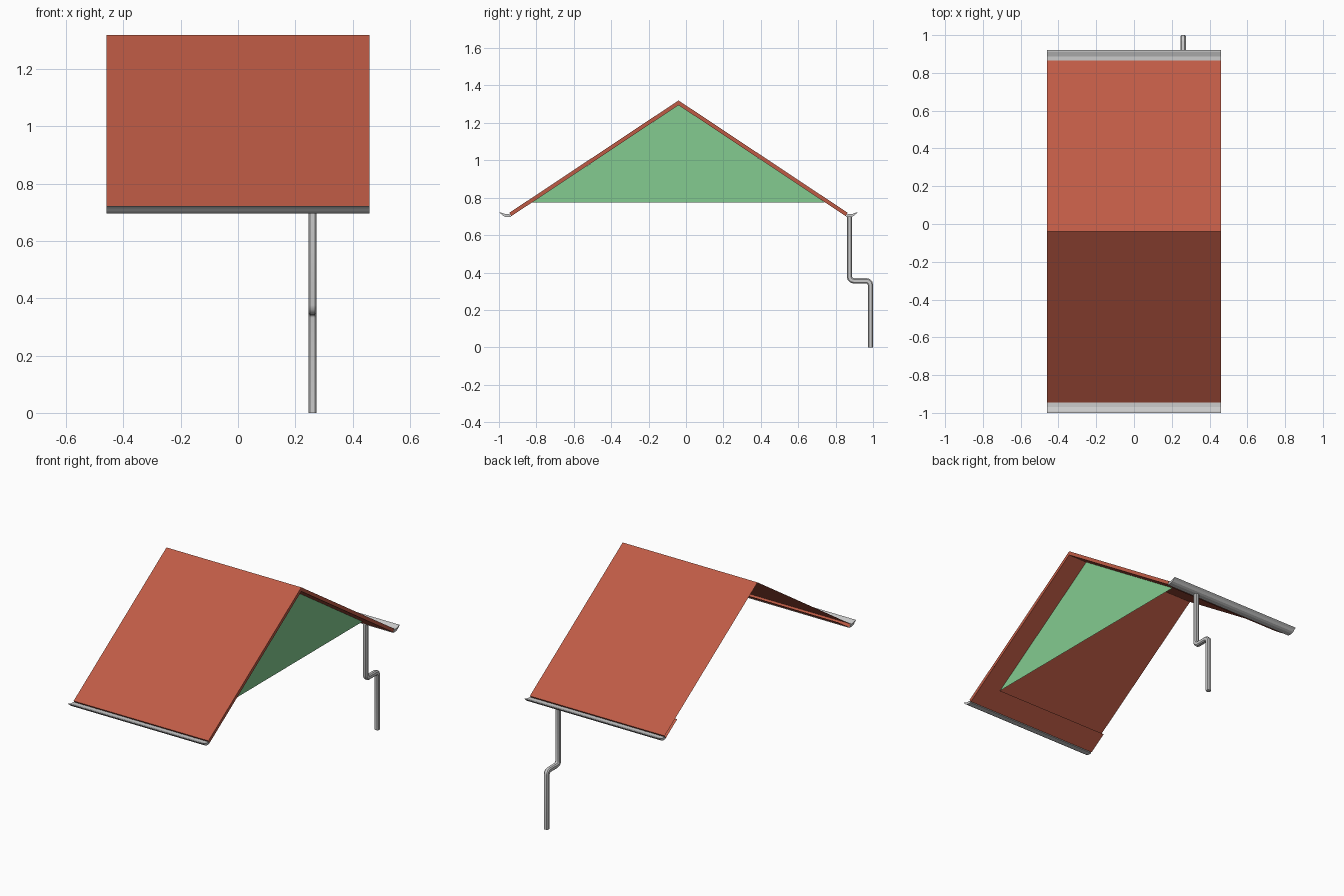
import bpy, bmesh, math
from mathutils import Vector

if "Cube" in bpy.data.objects:
    bpy.data.objects.remove(bpy.data.objects["Cube"])

X = 0.46           # half length of the roof
XW = 0.33          # gable wall plane
YC = -0.04         # ridge position


def material(name, color):
    m = bpy.data.materials.new(name)
    m.diffuse_color = (*color, 1)
    m.use_nodes = True
    m.node_tree.nodes["Principled BSDF"].inputs["Base Color"].default_value = m.diffuse_color
    return m


def make(name, bm, mat=None):
    me = bpy.data.meshes.new(name)
    bm.to_mesh(me)
    bm.free()
    ob = bpy.data.objects.new(name, me)
    bpy.context.collection.objects.link(ob)
    if mat:
        me.materials.append(mat)
    return ob


def face(bm, pts, outward):
    f = bm.faces.new([bm.verts.new(p) for p in pts])
    f.normal_update()
    if f.normal.dot(Vector(outward)) < 0:
        f.normal_flip()


def strip(bm, a, b, x0, x1, outward):
    face(bm, [(x0, *a), (x1, *a), (x1, *b), (x0, *b)], outward)


red = material("roof_red", (0.52, 0.105, 0.06))
green = material("wall_green", (0.23, 0.6, 0.28))

# Roof slopes: outer skin, fascia, verge and the boxed overhangs
for s, name in ((-1, "roof_front"), (1, "roof_back")):
    bm = bmesh.new()
    ridge, eave = (YC, 1.32), (YC + s * 0.905, 0.719)
    ridge_in, eave_in = (YC, 1.295), (YC + s * 0.8935, 0.7017)
    wall = (YC + s * 0.783, 0.775)
    strip(bm, ridge, eave, -X, X, (0, s, 1))
    strip(bm, eave, eave_in, -X, X, (0, s, -0.6))
    strip(bm, eave_in, wall, -X, X, (0, -s, -1))
    strip(bm, wall, ridge_in, XW, X, (0, -s, -1))
    face(bm, [(X, *p) for p in (ridge, eave, eave_in, ridge_in)], (1, 0, 0))
    bmesh.ops.remove_doubles(bm, verts=bm.verts, dist=1e-5)
    make(name, bm, red)

# Gable wall on the right end
bm = bmesh.new()
face(bm, [(XW, YC - 0.783, 0.775), (XW, YC + 0.783, 0.775), (XW, YC, 1.295)], (1, 0, 0))
make("gable_wall", bm, green)

# Gutters along both eaves (distance from ridge, height)
profile = [(0.895, 0.697), (0.925, 0.697), (0.938, 0.703), (0.948, 0.713), (0.96, 0.722),
           (0.95, 0.721), (0.928, 0.713), (0.905, 0.713)]
for s, name in ((-1, "gutter_front"), (1, "gutter_back")):
    bm = bmesh.new()
    f = bm.faces.new([bm.verts.new((-X, YC + s * d, z)) for d, z in profile])
    ext = bmesh.ops.extrude_face_region(bm, geom=[f], use_keep_orig=True)
    bmesh.ops.translate(bm, vec=(2 * X, 0, 0),
                        verts=[v for v in ext["geom"] if isinstance(v, bmesh.types.BMVert)])
    bmesh.ops.recalc_face_normals(bm, faces=bm.faces)
    make(name, bm)

# Downpipe: chamfered section swept down a stepped path
path = [(0.874, 0.70)]
R = 0.022
for cy, cz, a0, a1 in ((0.874 + R, 0.356 + R, 180, 270), (0.986 - R, 0.356 - R, 90, 0)):
    for i in range(4):
        a = math.radians(a0 + (a1 - a0) * i / 3)
        path.append((cy + R * math.cos(a), cz + R * math.sin(a)))
path.append((0.986, 0.0))
h, c = 0.014, 0.008
section = [(h, c), (c, h), (-c, h), (-h, c), (-h, -c), (-c, -h), (c, -h), (h, -c)]
bm = bmesh.new()
rings = []
for i, p in enumerate(path):
    p = Vector(p)
    d0 = (p - Vector(path[i - 1])).normalized() if i else Vector((0, -1))
    d1 = (Vector(path[i + 1]) - p).normalized() if i < len(path) - 1 else Vector((0, -1))
    t = (d0 + d1).normalized()
    n = Vector((-t.y, t.x)) / t.dot(d0)
    rings.append([bm.verts.new((0.26 + u, p.x + n.x * v, p.y + n.y * v)) for u, v in section])
for a, b in zip(rings, rings[1:]):
    for j in range(8):
        k = (j + 1) % 8
        bm.faces.new((a[j], a[k], b[k], b[j]))
bm.faces.new(rings[0])
bm.faces.new(rings[-1])
bmesh.ops.recalc_face_normals(bm, faces=bm.faces)
pipe = make("downpipe", bm)

# Smooth bends, crisp ends
bpy.ops.object.select_all(action='DESELECT')
pipe.select_set(True)
bpy.context.view_layer.objects.active = pipe
bpy.ops.object.shade_smooth_by_angle(angle=math.radians(35))
